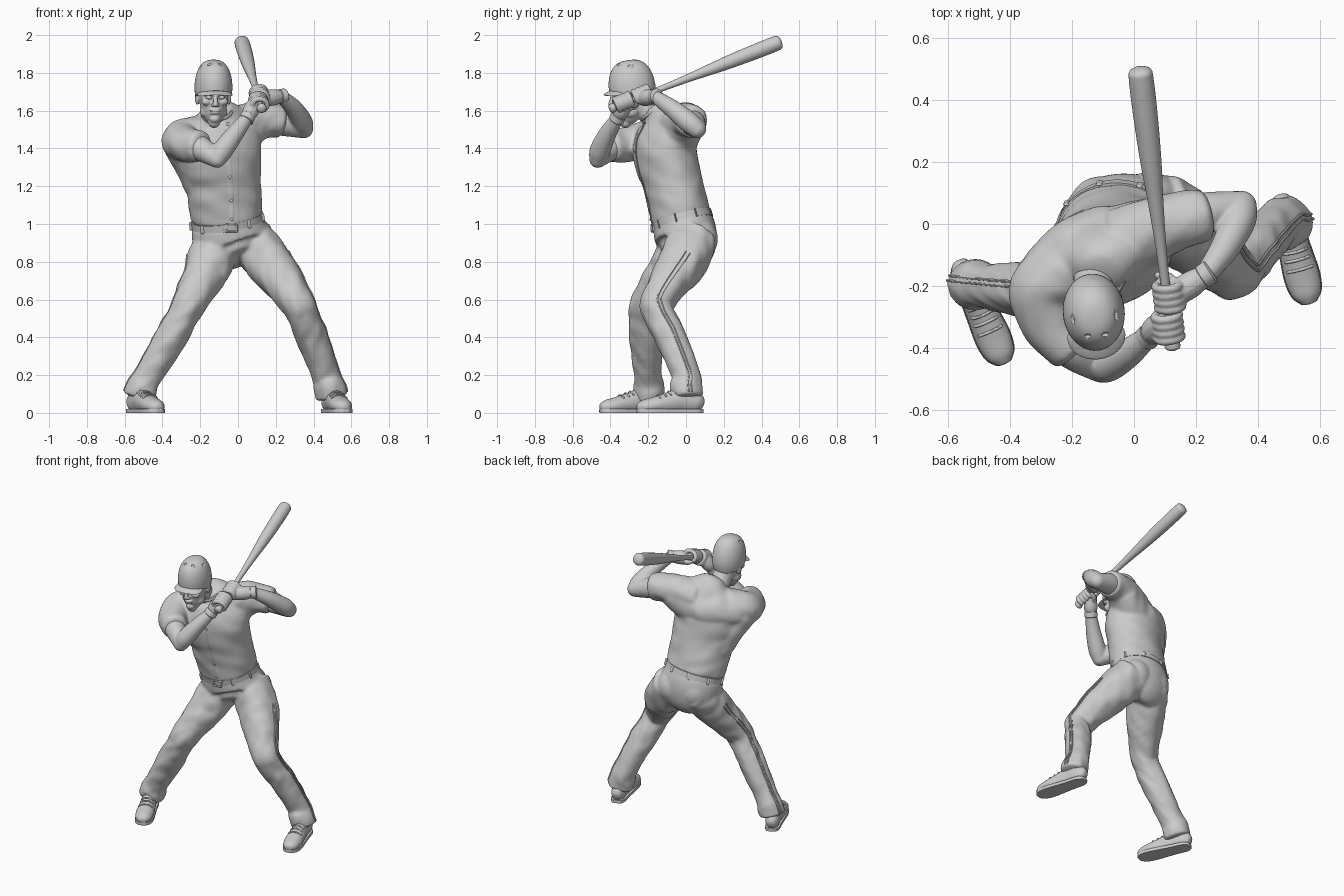
import bpy, bmesh, math
from mathutils import Vector as V, Matrix, noise

if "Cube" in bpy.data.objects:
    bpy.data.objects.remove(bpy.data.objects["Cube"])

rad, FRONT = math.radians, math.radians(-90)

def stations(pts, th=(0, 0), per=6, fold=0.0, seed=0.0):
    """Smooth path of (centre, side, up, ra, rb, fold, phase) from x,y,z,ra[,rb] points."""
    K, S = [V(list(p) + [p[3]] * (5 - len(p))) for p in pts], []
    for i in range(len(K) - 1):
        a, b, c, d = K[max(i - 1, 0)], K[i], K[i + 1], K[min(i + 2, len(K) - 1)]
        for t in (j / per for j in range(per)):
            S.append(b + (c - a) * (t / 2) + (a * 2 - b * 5 + c * 4 - d) * (t * t / 2)
                     + (b * 3 - a - c * 3 + d) * (t ** 3 / 2))
    S.append(K[-1])
    out, n = [], len(S)
    side = V((math.cos(rad(th[0])), math.sin(rad(th[0])), 0))
    for i, s in enumerate(S):
        c = V(s[:3])
        t = (V(S[min(i + 1, n - 1)][:3]) - V(S[max(i - 1, 0)][:3])).normalized()
        if i == 0 and abs(t.dot(side)) > 0.9:
            side = V((0, 0, 1))
        if i:
            seed += (c - out[-1][0]).length
            side = Matrix.Rotation(rad(th[1] - th[0]) / n, 3, t) @ side
        side = (side - t * side.dot(t)).normalized()
        out.append((c, side.copy(), t.cross(side), s[3], s[4], fold, seed))
    return out

def pt(s, a, off=0.0, k=1.0):
    """Point at angle a on the ring of a station, with cloth folds."""
    c, side, up, ra, rb, f, ph = s
    ca, sa = math.cos(a), math.sin(a)
    w = k * (1 + f * noise.noise(V((1.5 * ca, 1.5 * sa, ph * 14 + sa + ca))))
    return c + side * (ca * (ra * w + off)) + up * (sa * (rb * w + off))

def loft(bm, st, n=24, dome=1.0):
    """Skin the stations; dome rounds both ends."""
    rings = [(s, 1.0, V((0, 0, 0))) for s in st]
    for e, sg in ((0, -1), (-1, 1)) if dome else ():
        s = st[e]
        t = s[1].cross(s[2]) * (sg * dome * min(s[3], s[4]))
        ext = [(s, math.cos(rad(p)), t * math.sin(rad(p))) for p in (28, 55, 80)]
        rings = ext[::-1] + rings if e == 0 else rings + ext
    vs = [[bm.verts.new(pt(s, 2 * math.pi * i / n, 0, k) + o) for i in range(n)] for s, k, o in rings]
    for a, b in zip(vs, vs[1:]):
        for i in range(n):
            bm.faces.new((a[i], a[(i + 1) % n], b[(i + 1) % n], b[i]))
    bm.faces.new(vs[0][::-1])
    bm.faces.new(vs[-1])

def ball(bm, loc, size, seg=20):
    bmesh.ops.create_uvsphere(bm, u_segments=seg, v_segments=seg // 2 + 2, radius=1,
                              matrix=Matrix.Translation(loc) @ Matrix.Diagonal((*size, 1)))

def build(name, tubes=(), balls=(), lofts=(), n=24, dome=1.0, voxel=0, it=3, M=Matrix(), zlim=(-9, 9), bm=None, **kw):
    """One object from tubes, balls and ready lofts; voxel fuses them into one skin."""
    bm = bm or bmesh.new()
    for st in [stations(p, **kw) for p in tubes] + list(lofts):
        loft(bm, st, n, dome)
    for b in balls:
        ball(bm, b[:3], b[3:])
    for v in bm.verts:
        v.co.z = min(max(v.co.z, zlim[0]), zlim[1])
    bm.transform(M)
    bmesh.ops.recalc_face_normals(bm, faces=bm.faces)
    me = bpy.data.meshes.new(name)
    bm.to_mesh(me)
    bm.free()
    me.shade_smooth()
    me.set_sharp_from_angle(angle=rad(45))
    ob = bpy.data.objects.new(name, me)
    bpy.context.collection.objects.link(ob)
    if voxel:
        r, s = ob.modifiers.new("fuse", 'REMESH'), ob.modifiers.new("soften", 'SMOOTH')
        r.mode, r.voxel_size, r.use_smooth_shade = 'VOXEL', voxel, True
        s.factor, s.iterations = 0.5, it
    return ob

# Jersey: torso, sleeves and the back muscles that join them
torso = stations([(-.058, -.025, 1.035, .19, .16), (-.065, -.045, 1.11, .196, .157), (-.08, -.08, 1.25, .203, .156),
                  (-.1, -.113, 1.38, .233, .163), (-.1, -.113, 1.48, .222, .142), (-.1, -.125, 1.56, .15, .105),
                  (-.105, -.155, 1.61, .085, .08)], (8, 28), 8, .045)
sleeves = [stations(p, per=8, fold=.07) for p in (
    [(-.2, -.15, 1.465, .11), (-.3, -.212, 1.445, .103), (-.268, -.325, 1.42, .092), (-.2, -.402, 1.41, .084)],
    [(-.03, -.06, 1.51, .115), (.08, -.01, 1.54, .103), (.16, .015, 1.55, .092), (.225, .03, 1.54, .086)],
    [(-.3, -.19, 1.42, .095), (-.24, -.13, 1.3, .09), (-.17, -.07, 1.15, .09)],
    [(-.29, -.18, 1.43, .1), (-.16, -.09, 1.44, .125), (-.03, -.05, 1.46, .118), (.1, .005, 1.53, .097)])]
build("jersey", lofts=[torso] + sleeves, n=40, dome=.3, voxel=.009, it=12)

# Jersey trim: placket, collar and buttons
ring = stations([(-.108, -.165, 1.585, .078, .074), (-.11, -.175, 1.6, .074, .07)])[3]
build("jersey_trim", [[(*pt(s, FRONT, -.001), .016, .004) for s in torso[1:42]],
                      [(*pt(ring, rad(a)), .009) for a in range(-90, 271, 20)]],
      [(*pt(s, FRONT, .004), .008, .005, .008) for s in torso[4:40:7]], n=8, per=1)

# Trousers
legs = {-1: [(-.1, .02, .92, .13), (-.15, -.065, .79, .122), (-.245, -.195, .6, .091), (-.285, -.217, .52, .084),
             (-.355, -.212, .4, .085), (-.472, -.2, .2, .075), (-.506, -.197, .14, .083), (-.525, -.195, .085, .083)],
        1: [(.06, .045, .92, .13), (.17, -.02, .79, .128), (.3, -.147, .6, .092), (.335, -.147, .53, .084),
            (.388, -.08, .4, .084), (.465, .0, .2, .075), (.483, .003, .14, .083), (.496, .008, .085, .083)]}
legs = {k: stations(p, per=8, fold=.11, seed=k + 3) for k, p in legs.items()}
hips = stations([(-.057, -.02, 1.01, .19, .16), (-.045, -.004, .95, .202, .166), (-.025, .0, .88, .2, .155),
                 (0, -.025, .82, .12, .12)], (8, 8))
build("trousers", (), [(-.11, .055, .92, .1, .1, .11), (.05, .07, .92, .1, .1, .11)],
      [hips, *legs.values()], n=36, dome=.12, voxel=.009, it=7)
build("trouser_piping", [[(*pt(s, (0 if k > 0 else math.pi) + d, .0), .005) for s in st[8:-2]]
                         for k, st in legs.items() for d in (-.1, .1)], n=6, per=1)

# Belt, loops and buckle
belt = stations([(-.054, -.014, 1.0, .193, .163), (-.059, -.024, 1.037, .192, .162)], (8, 8), 4)
c = pt(belt[2], FRONT, .003)
corners = [c + V((x, x * .14, z)) for x, z in ((-.028, -.018), (.028, -.018), (.028, .018), (-.028, .018))]
build("belt", lofts=[belt], n=48, dome=0)
build("belt_loops", [[(*pt(s, rad(a), .001), .011, .004) for s in belt] for a in range(20, 360, 40)], n=8, per=1)
build("buckle", [[(*corners[i - 1], .005), (*corners[i], .005)] for i in range(4)], n=8)

# Bare arms
W1, W2, E1, E2 = V((.05, -.36, 1.565)), V((.23, -.165, 1.675)), (-.11, -.467, 1.342, .046), (.348, .058, 1.503, .05)
build("right_arm", [[(-.27, -.33, 1.43, .07), (-.2, -.402, 1.4, .067), E1],
                    [E1, (-.08, -.454, 1.392, .055), (-.015, -.414, 1.48, .047), (*W1, .034)]], voxel=.008)
build("left_arm", [[(.14, .015, 1.55, .07), (.23, .035, 1.535, .068), E2],
                   [E2, (.338, .012, 1.542, .056), (.292, -.08, 1.616, .047), (*W2, .034)]], voxel=.008)

# Bat
A, B = V((.125, -.395, 1.612)), V((.02, .495, 1.963))
u = (B - A).normalized()
e1 = (V((1, 0, 0)) - u * u.x).normalized()
build("bat", [[(*(A + u * s), r) for s, r in ((.0, .018), (.1, .0145), (.22, .015), (.36, .018), (.5, .025),
                                              (.64, .034), (.78, .039), (.9, .0405), (.955, .039))],
              [(*A, .026), (*(A + u * .014), .024)]], n=32, dome=.5)

def grip(s, deg, r):
    return A + u * s + (e1 * math.cos(rad(deg)) + e1.cross(u) * math.sin(rad(deg))) * r

# Gloved hands wrapped round the handle, with wrist cuffs
for name, wrist, s0, a0, sg in (("right_glove", W1, .035, 200, -1), ("left_glove", W2, .14, -20, 1)):
    reach = (.042, .047, .047, .041, .037, .035, .033, .03, .029)
    parts = [[(*grip(s0 + .0245 * i, a0 + sg * 33 * k, reach[k]), .0152 - .0003 * k) for k in range(9)]
             for i in range(4)]
    palm = grip(s0 + .037, a0, .038)
    parts += [[(*wrist, .034), (*wrist.lerp(palm, .5), .044), (*palm, .042)],
              [(*grip(s0 + .05, a0 - sg * 20, .042), .019), (*grip(s0 + .085, a0 - sg * 50, .038), .016),
               (*grip(s0 + .1, a0 - sg * 110, .032), .013)]]
    build(name, parts, [(*palm, .028, .052, .036)], n=14, per=3, voxel=.0045, it=4)
    d = (wrist - palm).normalized()
    build(name + "_cuff", [[(*(wrist - d * .012), .039), (*(wrist + d * .02), .041)]], dome=.2)

# Head, neck and face
H = Matrix.Translation((-.13, -.285, 1.722)) @ Matrix.Rotation(rad(6), 4, 'Z') @ Matrix.Rotation(rad(8), 4, 'X')
face = [[(0, -.06, -.176, .032, .032), (0, -.046, -.15, .054, .058), (0, -.028, -.1, .069, .08),
         (0, -.013, -.05, .077, .096), (0, -.005, 0, .082, .105), (0, 0, .06, .08, .1)],
        [(.02, .13, -.21, .075), (.01, .07, -.14, .065), (0, .03, -.06, .066)],
        [(0, -.106, -.022, .009), (0, -.118, -.05, .011), (0, -.126, -.072, .014)]]
lumps = [(0, -.102, -.107, .03, .014, .0075), (0, -.1, -.121, .025, .014, .008), (0, -.084, -.155, .028, .022, .022)]
for s in (-1, 1):
    lumps += [(s * .014, -.116, -.077, .01, .011, .009), (s * .044, -.078, -.064, .027, .026, .022),
              (s * .052, -.03, -.125, .02, .04, .03), (s * .084, .012, -.058, .012, .024, .036)]
    face.append([(s * .012, -.11, -.02, .009), (s * .036, -.104, -.014, .01), (s * .062, -.08, -.022, .009)])
build("head", face, lumps, voxel=.0045, it=4, M=H)
build("eyes", balls=[(s * .033, -.096, -.039, .018, .012, .01) for s in (-1, 1)], M=H)

# Batting helmet with vent holes and brim
bm = bmesh.new()
ball(bm, (0, 0, 0), (1, 1, 1), 48)
for v in bm.verts:
    k = max(math.hypot(v.co.x, v.co.y), .01) ** -.28 if v.co.z > 0 else 1
    v.co = (v.co.x * .1 * k, v.co.y * .124 * k, v.co.z * .147)
bmesh.ops.bisect_plane(bm, geom=bm.verts[:] + bm.edges[:] + bm.faces[:], plane_co=(0, -.1, -.008),
                       plane_no=(0, .085, .22), clear_inner=True)
bmesh.ops.holes_fill(bm, edges=[e for e in bm.edges if e.is_boundary])
helmet = build("helmet", bm=bm, M=H)
vents = [b for s in (-1, 1) for b in ((s * .03, -.058, .137, .013, .008, .014), (s * .074, .0, .117, .01, .02, .01))]
cutter = build("vent_cutter", balls=vents, M=H)
cutter.hide_render = True
cut = helmet.modifiers.new("vents", 'BOOLEAN')
cut.operation, cut.object, cut.solver = 'DIFFERENCE', cutter, 'EXACT'
bm = bmesh.new()
ball(bm, (0, -.085, .0), (.094, .072, .008), 32)
for v in bm.verts:
    v.co.z -= 3 * v.co.x ** 2 + .25 * max(0, -v.co.y - .09)
build("helmet_brim", bm=bm, M=H)

# Shoes: upper, sole and laces
prof = [(.08, .045, .03, .036), (.05, .055, .044, .056), (-.03, .065, .047, .064), (-.1, .052, .052, .056),
        (-.18, .04, .057, .044), (-.235, .033, .048, .036), (-.262, .03, .028, .024)]
for name, x, y, a in (("right", -.528, -.205, 24), ("left", .497, .003, 15)):
    M = Matrix.Translation((x, y, 0)) @ Matrix.Rotation(rad(a), 4, 'Z')
    upper = stations([(0, *p) for p in prof], per=5)
    ankle = stations([(0, .01, .05, .045, .055), (0, .02, .14, .045, .05)])
    build(name + "_shoe", lofts=[upper, ankle], dome=.4, M=M, zlim=(.012, 1))
    sole = stations([(0, p[0], .012, p[2] + .003, .05) for p in prof], per=5)
    build(name + "_shoe_sole", lofts=[sole], dome=.3, M=M, zlim=(0, .02))
    build(name + "_shoe_laces", [[(*pt(s, rad(d), .001), .005) for d in (45, 70, 90, 110, 135)]
                                 for s in upper[10:20:2]], n=8, M=M)
